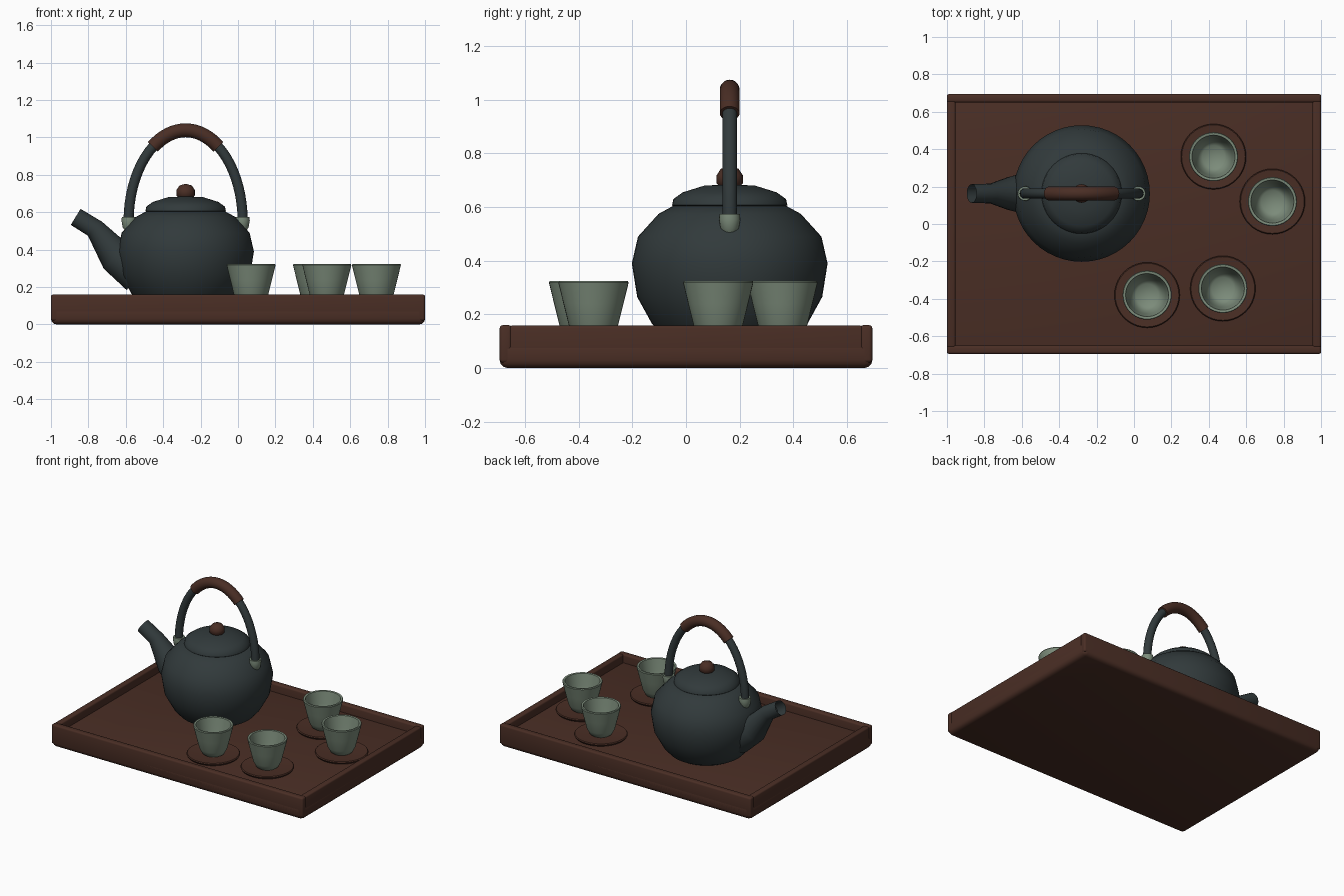
import bpy, bmesh, math
from mathutils import Vector

if "Cube" in bpy.data.objects:
    bpy.data.objects.remove(bpy.data.objects["Cube"])


def material(name, rgb):
    m = bpy.data.materials.new(name)
    m.diffuse_color = (*rgb, 1)
    m.use_nodes = True
    m.node_tree.nodes["Principled BSDF"].inputs["Base Color"].default_value = m.diffuse_color
    return m


wood = material("dark_wood", (0.068, 0.027, 0.018))
iron = material("dark_iron", (0.031, 0.042, 0.044))
sage = material("sage_glaze", (0.20, 0.26, 0.195))


def finish(name, bm, mat, angle):
    bmesh.ops.recalc_face_normals(bm, faces=bm.faces)
    me = bpy.data.meshes.new(name)
    bm.to_mesh(me)
    bm.free()
    me.materials.append(mat)
    ob = bpy.data.objects.new(name, me)
    bpy.context.collection.objects.link(ob)
    bpy.ops.object.select_all(action='DESELECT')
    ob.select_set(True)
    bpy.context.view_layer.objects.active = ob
    bpy.ops.object.shade_smooth_by_angle(angle=math.radians(angle))
    return ob


def skin(bm, rings):
    """Join consecutive rings; a one-vertex ring is a pole."""
    for a, b in zip(rings, rings[1:]):
        n = max(len(a), len(b))
        for i in range(n):
            j = (i + 1) % n
            quad = [a[i % len(a)], a[j % len(a)], b[j % len(b)], b[i % len(b)]]
            bm.faces.new(list(dict.fromkeys(quad)))


def lathe(name, profile, x, y, mat, seg=40, angle=40):
    bm = bmesh.new()
    rings = []
    for r, z in profile:
        n = seg if r > 0 else 1
        rings.append([bm.verts.new((x + r * math.cos(2 * math.pi * i / n),
                                    y + r * math.sin(2 * math.pi * i / n), z)) for i in range(n)])
    skin(bm, rings)
    return finish(name, bm, mat, angle)


def tube(name, path, y, mat, seg=20, angle=50):
    """Sweep circles along (x, z, radius) points in the plane at y."""
    bm = bmesh.new()
    rings = []
    last = len(path) - 1
    for k, (x, z, r) in enumerate(path):
        a, b = path[max(k - 1, 0)], path[min(k + 1, last)]
        t = Vector((b[0] - a[0], 0, b[1] - a[1])).normalized()
        side, up = Vector((0, 1, 0)), t.cross(Vector((0, 1, 0)))
        rings.append([bm.verts.new(Vector((x, y, z)) + r * (math.cos(q) * side + math.sin(q) * up))
                      for q in (2 * math.pi * i / seg for i in range(seg))])
    skin(bm, rings)
    bm.faces.new(rings[0])
    bm.faces.new(rings[-1])
    return bm, rings


def box(name, lo, hi, bevel, mat):
    bm = bmesh.new()
    bmesh.ops.create_cube(bm, size=1)
    for v in bm.verts:
        v.co = [(l + h) / 2 + c * (h - l) for l, h, c in zip(lo, hi, v.co)]
    bmesh.ops.bevel(bm, geom=bm.edges[:], offset=bevel, segments=3, profile=0.5, affect='EDGES')
    return finish(name, bm, mat, 40)


# Tray
FLOOR = 0.10
box("tray_base", (-1, -0.695, 0), (1, 0.695, FLOOR), 0.03, wood)
for s, n in ((-1, "front"), (1, "back")):
    y = sorted((s * 0.65, s * 0.695))
    box("tray_rail_" + n, (-1, y[0], 0.02), (1, y[1], 0.16), 0.012, wood)
for s, n in ((-1, "left"), (1, "right")):
    x = sorted((s * 0.955, s * 0.999))
    box("tray_rail_" + n, (x[0], -0.66, 0.02), (x[1], 0.66, 0.158), 0.01, wood)

# Teapot body, lid and knob
PX, PY = -0.28, 0.163
lathe("teapot_body", [(0, FLOOR), (0.215, FLOOR), (0.25, 0.12), (0.29, 0.165), (0.345, 0.265),
                      (0.365, 0.39), (0.342, 0.49), (0.265, 0.575), (0.21, 0.605), (0, 0.605)],
      PX, PY, iron, 48, 45)
lathe("teapot_lid", [(0, 0.595), (0.2, 0.595), (0.215, 0.607), (0.21, 0.63), (0.175, 0.655),
                     (0.095, 0.68), (0, 0.685)], PX, PY, iron, 48, 45)
lathe("lid_knob", [(0, 0.665), (0.03, 0.67), (0.05, 0.69), (0.05, 0.717), (0.033, 0.743), (0, 0.752)],
      PX, PY, wood, 16, 50)

# Spout with a hollow tip
bm, rings = tube("spout", [(-0.53, 0.29, 0.125), (-0.655, 0.365, 0.092), (-0.765, 0.512, 0.053),
                           (-0.868, 0.575, 0.05)], PY, iron)
tip = next(f for f in bm.faces if set(f.verts) == set(rings[-1]))
bmesh.ops.inset_region(bm, faces=[tip], thickness=0.014)
bmesh.ops.translate(bm, verts=tip.verts[:], vec=(0.068, 0, -0.042))
finish("spout", bm, iron, 50)


# Arched handle, wooden grip and lugs
def arch(a0, a1, n, r):
    return [(PX + 0.305 * math.cos(a), 0.55 + 0.488 * math.sin(a), r)
            for a in (math.radians(a0 + (a1 - a0) * i / n) for i in range(n + 1))]


bm, _ = tube("handle", arch(0, 180, 32, 0.027), PY, iron)
finish("handle", bm, iron, 50)
bm, _ = tube("handle_grip", arch(55, 125, 16, 0.037), PY, wood)
finish("handle_grip", bm, wood, 50)
for s, n in ((-1, "left"), (1, "right")):
    lathe("handle_lug_" + n, [(0, 0.5), (0.022, 0.502), (0.034, 0.52), (0.04, 0.555),
                              (0.038, 0.575), (0, 0.575)], PX + s * 0.303, PY, sage, 20, 50)

# Cups on saucers
for k, (x, y) in enumerate(((0.425, 0.36), (0.74, 0.12), (0.07, -0.38), (0.475, -0.345)), 1):
    lathe(f"saucer_{k}", [(0, FLOOR - 0.005), (0.15, FLOOR - 0.005), (0.168, 0.105), (0.175, 0.117),
                          (0.17, 0.123), (0.12, 0.118), (0, 0.116)], x, y, wood)
    lathe(f"cup_{k}", [(0, 0.116), (0.062, 0.116), (0.074, 0.125), (0.092, 0.16), (0.112, 0.24),
                       (0.131, 0.318), (0.128, 0.324), (0.115, 0.322), (0.1, 0.24), (0.083, 0.165),
                       (0.06, 0.143), (0, 0.138)], x, y, sage)
